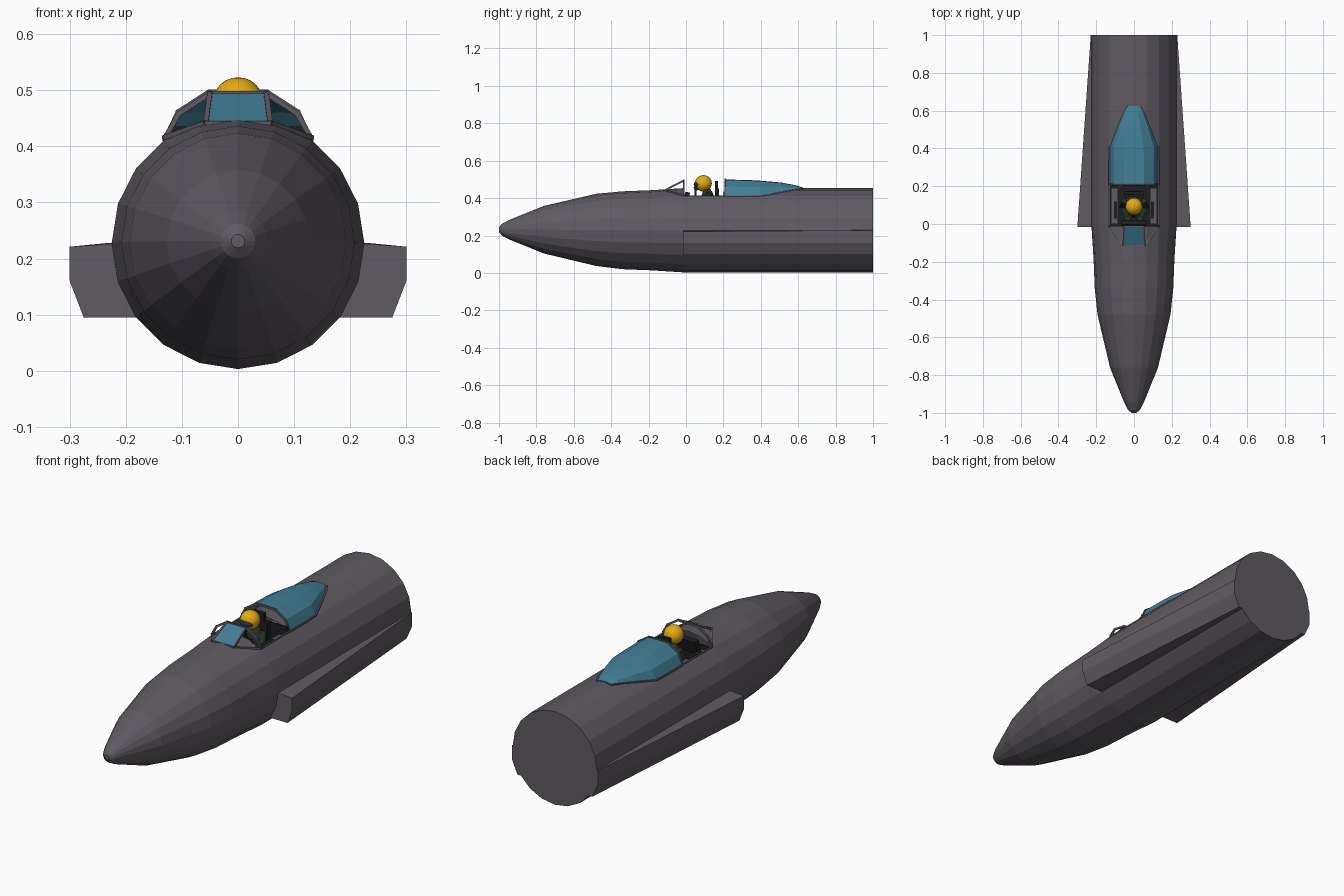
import bpy, bmesh, math
from mathutils import Vector

if "Cube" in bpy.data.objects:
    bpy.data.objects.remove(bpy.data.objects["Cube"])


def mat(name, rgb):
    m = bpy.data.materials.new(name)
    m.diffuse_color = (*rgb, 1)
    m.use_nodes = True
    m.node_tree.nodes["Principled BSDF"].inputs["Base Color"].default_value = m.diffuse_color
    return m


GREY = mat("hull_grey", (0.115, 0.104, 0.122))
GLASS = mat("glass_blue", (0.055, 0.21, 0.31))
YELLOW = mat("helmet_yellow", (0.78, 0.41, 0.008))
BLACK = mat("cockpit_black", (0.012, 0.013, 0.014))
GREEN = mat("suit_green", (0.02, 0.035, 0.02))
VISOR = mat("visor_navy", (0.02, 0.03, 0.06))


def finish(name, bm, m, recalc=True, smooth=False):
    if recalc:
        bmesh.ops.recalc_face_normals(bm, faces=bm.faces)
    me = bpy.data.meshes.new(name)
    bm.to_mesh(me)
    bm.free()
    me.materials.append(m)
    for p in me.polygons:
        p.use_smooth = smooth
    ob = bpy.data.objects.new(name, me)
    bpy.context.collection.objects.link(ob)
    return ob


def loft(name, rings, m, closed=True, caps=(True, True), skip=None):
    bm = bmesh.new()
    vs = [[bm.verts.new(p) for p in r] for r in rings]
    n = len(rings[0])
    for j in range(len(vs) - 1):
        for i in range(n if closed else n - 1):
            if skip and skip(j, i):
                continue
            k = (i + 1) % n
            bm.faces.new((vs[j][i], vs[j][k], vs[j + 1][k], vs[j + 1][i]))
    if caps[0]:
        bm.faces.new(vs[0])
    if caps[1]:
        bm.faces.new(vs[-1])
    return finish(name, bm, m)


def box(name, c, s, m, tilt=0.0):
    bm = bmesh.new()
    bmesh.ops.create_cube(bm, size=1)
    bmesh.ops.scale(bm, vec=s, verts=bm.verts)
    ob = finish(name, bm, m)
    ob.location = c
    ob.rotation_euler.x = tilt
    return ob


def bars(name, pts, w, m):
    # square beams following a path of points
    bm = bmesh.new()
    for a, b in zip(pts, pts[1:]):
        a, b = Vector(a), Vector(b)
        d = b - a
        new = bmesh.ops.create_cube(bm, size=1)["verts"]
        bmesh.ops.scale(bm, vec=(w, w, d.length + w * 0.6), verts=new)
        q = d.to_track_quat('Z', 'Y').to_matrix()
        bmesh.ops.rotate(bm, matrix=q, verts=new)
        bmesh.ops.translate(bm, vec=(a + b) / 2, verts=new)
    return finish(name, bm, m)


def ball(name, c, s, m):
    bm = bmesh.new()
    bmesh.ops.create_uvsphere(bm, u_segments=20, v_segments=12, radius=1)
    bmesh.ops.scale(bm, vec=s, verts=bm.verts)
    ob = finish(name, bm, m, smooth=True)
    ob.location = c
    return ob


# Fuselage: 20-sided tube with an open cockpit in the top
stations = [(-1, .012, .231), (-.985, .031, .231), (-.945, .052, .231), (-.76, .127, .231),
            (-.48, .193, .230), (-.34, .208, .228), (-.19, .214, .228), (-.015, .225, .228),
            (.205, .225, .228), (1, .225, .228)]
rings = [[(r * math.sin(i * math.pi / 10), y, c + r * math.cos(i * math.pi / 10))
          for i in range(20)] for y, r, c in stations]
loft("fuselage", rings, GREY, skip=lambda j, i: j == 7 and i in (0, 1, 18, 19))

# Side intakes, tapering into the hull
for s, side in ((1, "right"), (-1, "left")):
    front = [(.19, .229), (.3, .221), (.3, .16), (.275, .095), (.16, .095)]
    back = [(.19, .229), (.229, .228), (.229, .16), (.2, .095), (.16, .095)]
    loft("intake_" + side, [[(s * x, -.015, z) for x, z in front],
                            [(s * x, 1, z) for x, z in back]], GREY)


def hull_z(x):
    x = abs(x)
    if x < .07:
        return .453 - x * .157
    return .442 - (x - .07) * .516


# Rear canopy: open-ended glass shell with a rim
shape = [(1, 0), (.82, .57), (.4, .97), (0, 1)]
shape = shape + [(-x, z) for x, z in shape[-2::-1]]
crings = []
for y, w, top in [(.21, .13, .499), (.33, .13, .497), (.41, .128, .492),
                  (.51, .090, .483), (.59, .058, .468), (.625, .038, .456)]:
    zb = hull_z(w)
    crings.append([(w * x, y, zb + (top - zb) * t) for x, t in shape])
loft("rear_canopy", crings, GLASS, closed=False, caps=(False, True))
rim = [r[0] for r in crings] + [r[-1] for r in crings[::-1]]
bars("canopy_rim", rim, .008, GREY)
bars("canopy_arch", crings[0], .009, GREY)

# Windshield: rear arch, front pane and frame bars
arch = [(.13, -.012, .415), (.106, -.012, .458), (.05, -.012, .494)]
arch = arch + [(-x, y, z) for x, y, z in arch[::-1]]
bars("windshield_arch", arch, .009, GREY)
bars("windshield_base", [(.13, -.012, .415), (.057, -.115, .441),
                         (-.057, -.115, .441), (-.13, -.012, .415)], .009, GREY)
for s, side in ((1, "right"), (-1, "left")):
    bars("windshield_post_" + side, [(s * .057, -.115, .441), (s * .05, -.012, .494)], .009, GREY)
    bars("cockpit_sill_" + side, [(s * .128, -.012, .410), (s * .128, .205, .410)], .008, GREY)
bm = bmesh.new()
bm.faces.new([bm.verts.new(p) for p in ((.055, -.115, .443), (.048, -.012, .496),
                                        (-.048, -.012, .496), (-.055, -.115, .443))])
finish("windshield_glass", bm, GLASS)

# Cockpit tub and fittings
box("cockpit_floor", (0, .095, .28), (.25, .22, .006), BLACK)
box("front_bulkhead", (0, -.012, .345), (.25, .006, .13), BLACK)
box("rear_bulkhead", (0, .203, .36), (.25, .006, .15), BLACK)
box("instrument_panel", (0, .003, .402), (.13, .025, .06), BLACK, -.2)
for s, side in ((1, "right"), (-1, "left")):
    box("tub_wall_" + side, (s * .126, .095, .343), (.005, .22, .13), GREY)
    box("console_" + side, (s * .104, .095, .345), (.036, .19, .10), GREY)
    box("console_panel_" + side, (s * .098, .075, .398), (.018, .09, .008), BLACK)

# Ejection seat
box("seat_base", (0, .11, .30), (.10, .10, .04), BLACK)
box("seat_back", (0, .165, .365), (.10, .022, .17), BLACK)
box("headrest", (0, .163, .465), (.06, .018, .055), BLACK)

# Pilot
ball("pilot_torso", (0, .115, .385), (.052, .035, .07), GREEN)
for s, side in ((1, "right"), (-1, "left")):
    bars("pilot_arm_" + side, [(s * .052, .12, .42), (s * .062, .095, .36),
                               (s * .04, .045, .355)], .026, GREEN)
    bars("pilot_leg_" + side, [(s * .025, .12, .33), (s * .035, .03, .34),
                               (s * .035, .01, .29)], .034, GREEN)
bars("control_stick", [(0, .04, .28), (0, .045, .365)], .01, BLACK)
ball("helmet", (0, .093, .479), (.045, .045, .044), YELLOW)
ball("visor", (0, .073, .474), (.036, .032, .021), VISOR)
box("oxygen_mask", (0, .055, .452), (.026, .024, .024), BLACK, .4)
bars("oxygen_hose", [(0, .05, .445), (.01, .05, .41), (.03, .07, .38)], .01, BLACK)
